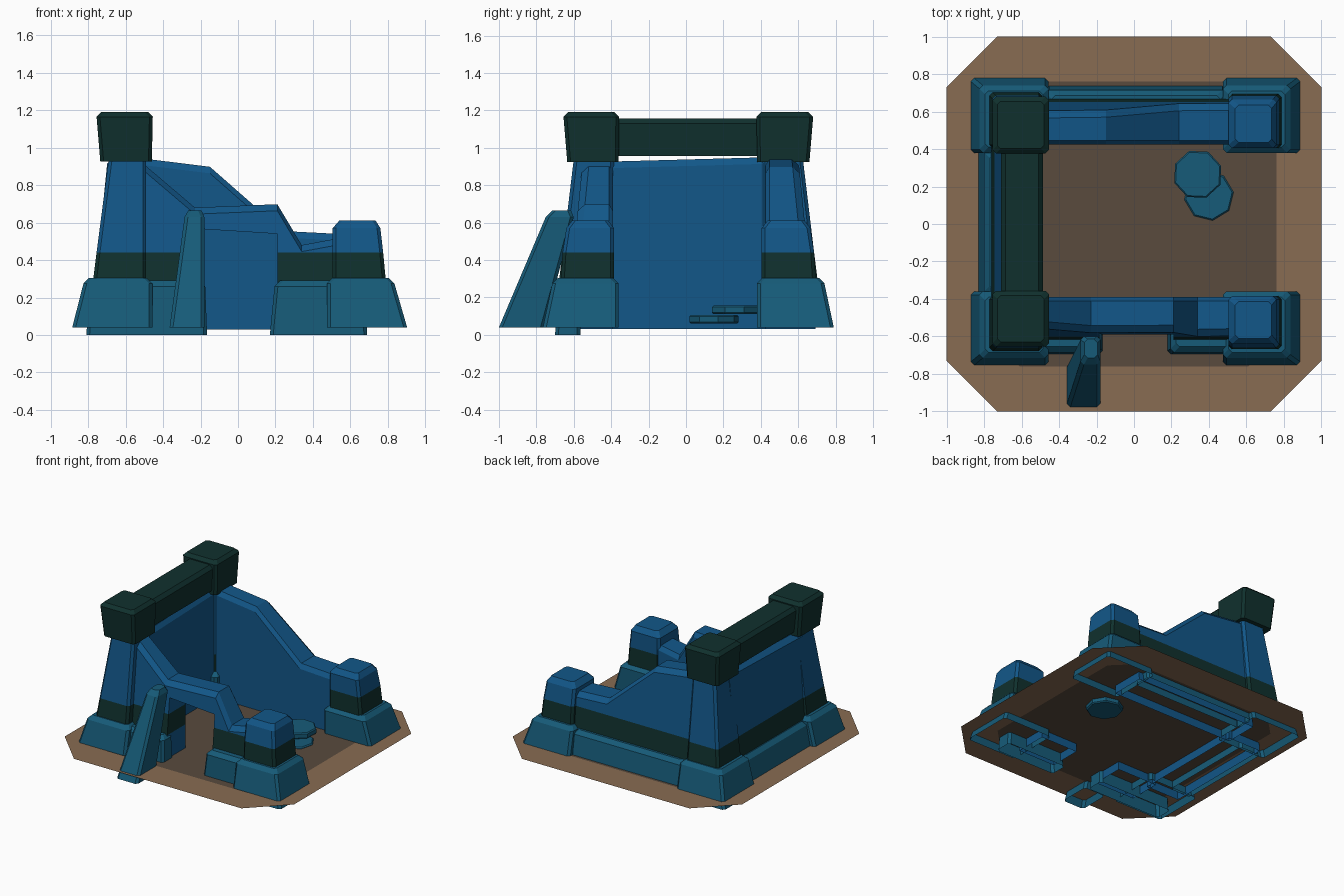
import bpy
from math import cos, sin, pi

if "Cube" in bpy.data.objects:
    bpy.data.objects.remove(bpy.data.objects["Cube"])


def material(name, rgb):
    m = bpy.data.materials.new(name)
    m.diffuse_color = (*rgb, 1)
    m.use_nodes = True
    m.node_tree.nodes["Principled BSDF"].inputs["Base Color"].default_value = m.diffuse_color
    return m


MATS = [material("blue_plaster", (0.006, 0.095, 0.25)),
        material("teal_stone", (0.008, 0.105, 0.19)),
        material("dark_green", (0.005, 0.03, 0.027)),
        material("earth", (0.25, 0.15, 0.085)),
        material("shaded_earth", (0.10, 0.07, 0.048))]
BLUE, TEAL, DARK, EARTH, SHADE = range(5)


def make(name, verts, faces, mats):
    me = bpy.data.meshes.new(name)
    me.from_pydata(verts, [], faces)
    for m in MATS:
        me.materials.append(m)
    for p, m in zip(me.polygons, mats):
        p.material_index = m
    ob = bpy.data.objects.new(name, me)
    bpy.context.collection.objects.link(ob)
    return ob


def rect(x0, x1, y0, y1, z, c=0.018):
    """Rectangle ring with chamfered corners."""
    return [(x0 + c, y0, z), (x1 - c, y0, z), (x1, y0 + c, z), (x1, y1 - c, z),
            (x1 - c, y1, z), (x0 + c, y1, z), (x0, y1 - c, z), (x0, y0 + c, z)]


def stack(name, rings, mats, closed=False):
    """Skin rings from bottom to top; open underneath unless closed."""
    n = len(rings[0])
    verts = [v for r in rings for v in r]
    faces, fm = [], []
    for k in range(len(rings) - 1):
        for i in range(n):
            j = (i + 1) % n
            faces.append((k * n + i, k * n + j, k * n + n + j, k * n + n + i))
            fm.append(mats[k])
    faces.append(tuple(range(len(verts) - n, len(verts))))
    fm.append(mats[-1])
    if closed:
        faces.append(tuple(reversed(range(n))))
        fm.append(mats[0])
    return make(name, verts, faces, fm)


def block(name, lo, hi, z0, z1, mat, b=0.03, closed=False):
    """Tapered block with a bevelled top."""
    x0, x1, y0, y1 = hi
    return stack(name, [rect(*lo, z0), rect(*hi, z1 - b),
                        rect(x0 + b, x1 - b, y0 + b, y1 - b, z1)], [mat] * 2, closed)


def wall(name, place, stations, inner, outer, bottom=None, b=0.035):
    """Battered wall following a broken top line of (u, top) stations.
    bottom: underside heights, for a lintel; otherwise full height with dark band."""
    verts, faces, fm = [], [], []
    for s, (u, top) in enumerate(stations):
        zs = [bottom[s], top - b, top] if bottom else [0.03, 0.28, 0.44, top - b, top]
        for k, z in enumerate(zs):
            e = b if k == len(zs) - 1 else 0
            verts += [place(u, inner + e * 0.6, z), place(u, outer - 0.1 * z - e, z)]
    n = len(zs)
    mats = [BLUE] * n if bottom else [BLUE, DARK, BLUE, BLUE]
    for s in range(len(stations) - 1):
        a, c = s * 2 * n, (s + 1) * 2 * n
        for k in range(n - 1):
            i, o = 2 * k, 2 * k + 1
            faces += [(a + i, a + i + 2, c + i + 2, c + i), (a + o, c + o, c + o + 2, a + o + 2)]
            fm += [BLUE, mats[k]]
        t = 2 * n - 2
        faces.append((a + t, a + t + 1, c + t + 1, c + t))
        fm.append(BLUE)
        if bottom:
            faces.append((a, c, c + 1, a + 1))
            fm.append(BLUE)
    for a in (0, (len(stations) - 1) * 2 * n):
        for k in range(n - 1):
            i = a + 2 * k
            faces.append((i, i + 1, i + 3, i + 2))
            fm.append(mats[k])
    ob = make(name, verts, faces, fm)
    return ob


# Ground: octagon with a darker middle
G, H, zg = 1.0, 0.73, 0.095
outer_ring = [(-H, -G, zg), (H, -G, zg), (G, -H, zg), (G, H, zg),
              (H, G, zg), (-H, G, zg), (-G, H, zg), (-G, -H, zg)]
inner_ring = rect(-0.76, 0.76, -0.76, 0.76, zg, 0.15)
gv = outer_ring + inner_ring
make("ground", gv, [(i, (i + 1) % 8, 8 + (i + 1) % 8, 8 + i) for i in range(8)]
     + [tuple(range(8, 16))], [EARTH] * 8 + [SHADE])

# Corner pillars on splayed bases: fy is the outward y direction
for label, fy, yi, yo in (("front", -1, 0.36, 0.765), ("back", 1, 0.38, 0.79)):
    def ys(a, b):
        return tuple(sorted((fy * a, fy * b)))
    block(label + "_left_base", (-0.885, -0.457, *ys(yi, yo)),
          (-0.825, -0.457, *ys(yi, yo - 0.05)), 0.04, 0.305, TEAL)
    block(label + "_right_base", (0.475, 0.903, *ys(yi, yo)),
          (0.475, 0.835, *ys(yi, yo - 0.05)), 0.04, 0.305, TEAL)
    a, o = yi + 0.025, yo - 0.105
    # broken short pillar
    stack(label + "_right_pillar",
          [rect(0.505, 0.79, *ys(a, o + 0.01), 0.28), rect(0.505, 0.775, *ys(a, o), 0.44),
           rect(0.505, 0.76, *ys(a, o - 0.02), 0.57),
           rect(0.54, 0.735, *ys(a + 0.03, o - 0.05), 0.61)], [DARK, BLUE, BLUE])
    # tall pillar and its cap
    stack(label + "_left_pillar",
          [rect(-0.775, -0.49, *ys(a, o + 0.02), 0.28), rect(-0.755, -0.49, *ys(a, o), 0.44),
           rect(-0.69, -0.49, *ys(a, o - 0.06), 0.94)], [DARK, BLUE])
    block(label + "_pillar_cap", (-0.735, -0.46, *ys(yi, yo - 0.13)),
          (-0.755, -0.455, *ys(yi - 0.003, yo - 0.11)), 0.925, 1.19, DARK, 0.025, True)

# Beam joining the two caps
bx = [(-0.69, 0.955), (-0.71, 1.13), (-0.685, 1.157), (-0.51, 1.157), (-0.485, 1.13), (-0.495, 0.955)]
make("beam", [(x, y, z) for y in (-0.37, 0.39) for x, z in bx],
     [(i, (i + 1) % 6, 6 + (i + 1) % 6, 6 + i) for i in range(6)], [DARK] * 6)


# Walls
def back(u, d, z): return (u, d, z)
def front(u, d, z): return (u, -d, z)
def left(u, d, z): return (-d, u, z)


wall("back_wall", back, [(-0.53, 0.945), (-0.15, 0.898), (0.07, 0.705), (0.24, 0.555), (0.53, 0.54)],
     0.425, 0.695)
wall("left_wall", left, [(-0.45, 0.925), (0.46, 0.95)], 0.50, 0.79)
wall("front_wall_left", front, [(-0.53, 0.935), (-0.23, 0.68), (-0.185, 0.682)], 0.39, 0.645)
wall("front_wall_right", front, [(0.21, 0.698), (0.34, 0.48), (0.53, 0.515)], 0.39, 0.645)
wall("door_lintel", front, [(-0.185, 0.682), (0.21, 0.698)], 0.39, 0.645, (0.565, 0.54))

# Plinths along the walls
block("back_plinth", (-0.47, 0.49, 0.60, 0.745), (-0.47, 0.49, 0.60, 0.715), 0.04, 0.28, TEAL)
block("left_plinth", (-0.84, -0.66, -0.38, 0.40), (-0.80, -0.66, -0.38, 0.40), 0.04, 0.28, TEAL)
block("front_left_plinth", (-0.81, -0.165, -0.70, -0.565), (-0.79, -0.175, -0.685, -0.565), 0.0, 0.29, TEAL)
block("front_right_plinth", (0.17, 0.69, -0.70, -0.565), (0.195, 0.68, -0.685, -0.565), 0.0, 0.29, TEAL)

# Leaning buttress beside the doorway
stack("buttress", [rect(-0.365, -0.18, -1.0, -0.76, 0.04),
                   rect(-0.285, -0.18, -0.75, -0.60, 0.63),
                   rect(-0.265, -0.195, -0.715, -0.615, 0.665)], [TEAL] * 2)

# Fallen octagonal stones
for name, cx, cy, z, turn in (("lower_stone", 0.40, 0.15, 0.06, 0.15), ("upper_stone", 0.34, 0.265, 0.11, 0.35)):
    stack(name, [[(cx + r * cos(turn + i * pi / 4), cy + r * sin(turn + i * pi / 4), z + h)
                  for i in range(8)] for r, h in ((0.125, 0), (0.133, 0.008), (0.133, 0.038), (0.125, 0.046))],
          [TEAL] * 3, True)

# Consistent outward normals
import bmesh
for ob in bpy.context.collection.objects:
    bm = bmesh.new()
    bm.from_mesh(ob.data)
    bmesh.ops.recalc_face_normals(bm, faces=bm.faces)
    if ob.name == "ground" and bm.faces[:][0].normal.z < 0:
        bmesh.ops.reverse_faces(bm, faces=bm.faces)
    bm.to_mesh(ob.data)
    bm.free()
